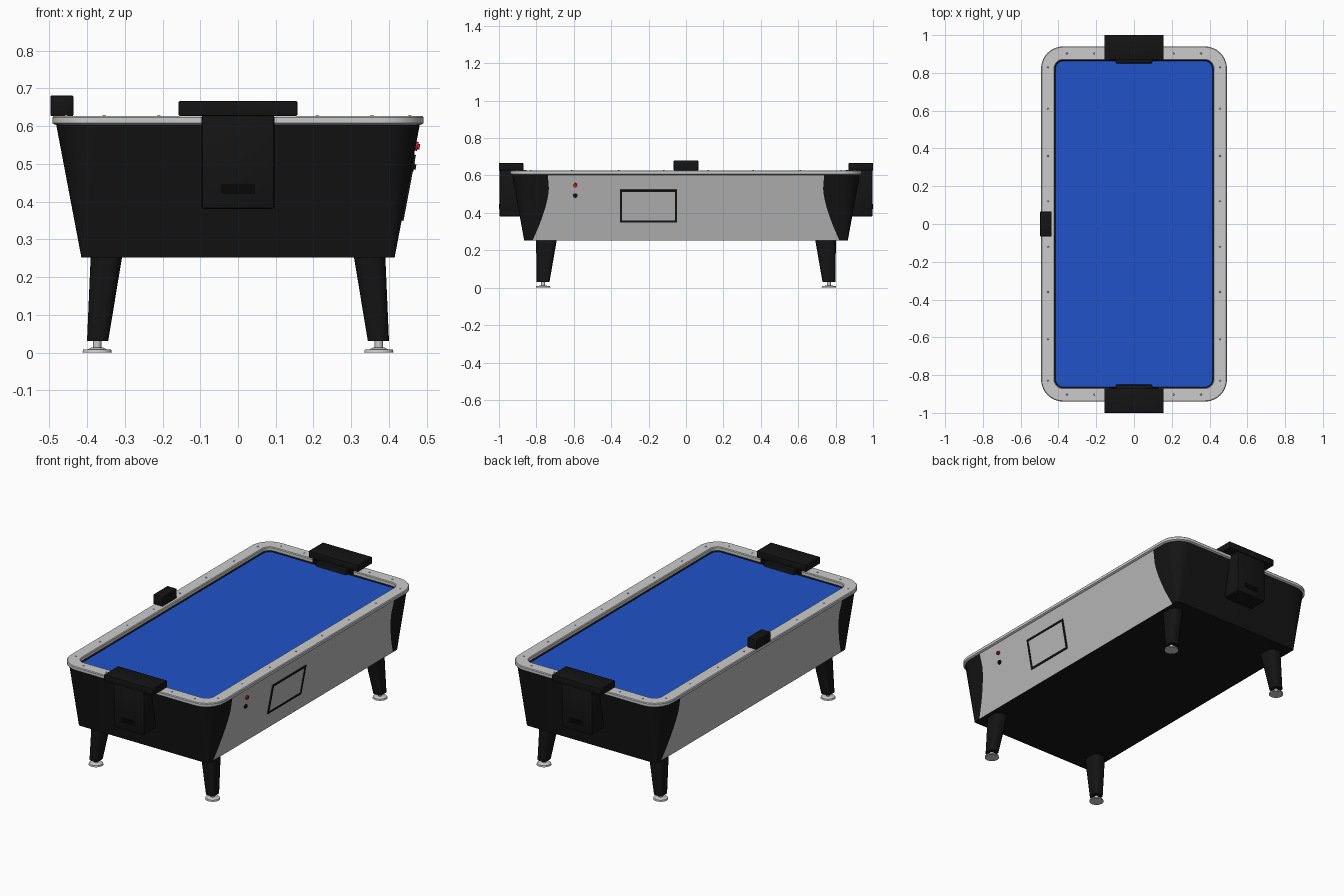
import bpy, bmesh, math
from mathutils import Matrix

if "Cube" in bpy.data.objects:
    bpy.data.objects.remove(bpy.data.objects["Cube"])


def material(name, rgb):
    m = bpy.data.materials.new(name)
    m.diffuse_color = (*rgb, 1)
    m.use_nodes = True
    m.node_tree.nodes["Principled BSDF"].inputs["Base Color"].default_value = m.diffuse_color
    return m


BLACK = material("black", (0.007, 0.007, 0.007))
DARK = material("slot_black", (0.002, 0.002, 0.002))
BLUE = material("blue", (0.014, 0.085, 0.58))
RED = material("red", (0.6, 0.01, 0.03))
GREY = material("side_grey", (0.5, 0.5, 0.5))
RAIL = material("rail_grey", (0.55, 0.56, 0.56))


def finish(bm, name, *mats, angle=35):
    bmesh.ops.recalc_face_normals(bm, faces=bm.faces)
    me = bpy.data.meshes.new(name)
    bm.to_mesh(me)
    bm.free()
    for m in mats:
        me.materials.append(m)
    me.shade_smooth()
    me.set_sharp_from_angle(angle=math.radians(angle))
    ob = bpy.data.objects.new(name, me)
    bpy.context.collection.objects.link(ob)
    return ob


def ring(hx, hy, r, z, cx=0, cy=0, seg=10, seam=None):
    """Rounded rectangle; seam adds a point on each long side near the corner."""
    pts = []
    for q, (sx, sy) in enumerate([(1, 1), (-1, 1), (-1, -1), (1, -1)]):
        arc = []
        for i in range(seg + 1):
            a = math.pi / 2 * (q + i / seg)
            arc.append((cx + sx * (hx - r) + r * math.cos(a),
                        cy + sy * (hy - r) + r * math.sin(a), z))
        if seam is not None:
            s = (cx + sx * hx, cy + sy * seam, z)
            arc = [s] + arc if q % 2 == 0 else arc + [s]
        pts += arc
    return pts


def loft(name, rings, *mats, caps=(True, True), closed=False, painted=()):
    bm = bmesh.new()
    rows = [[bm.verts.new(p) for p in r] for r in rings]
    n = len(rows[0])
    pairs = list(zip(rows, rows[1:])) + ([(rows[-1], rows[0])] if closed else [])
    for a, b in pairs:
        for i in range(n):
            j = (i + 1) % n
            f = bm.faces.new((a[i], a[j], b[j], b[i]))
            f.material_index = 1 if i in painted else 0
    if caps[0]:
        bm.faces.new(rows[0])
    if caps[1]:
        bm.faces.new(rows[-1])
    return finish(bm, name, *mats)


def box(name, lo, hi, mat, bevel=0.0, matrix=None):
    bm = bmesh.new()
    size = [b - a for a, b in zip(lo, hi)]
    mid = [(a + b) / 2 for a, b in zip(lo, hi)]
    bmesh.ops.create_cube(bm, size=1, matrix=Matrix.Translation(mid) @ Matrix.Diagonal((*size, 1)))
    if bevel:
        bmesh.ops.bevel(bm, geom=bm.edges[:], offset=bevel, segments=2, profile=0.5, affect='EDGES')
    if matrix:
        bm.transform(matrix)
    return finish(bm, name, mat)


def cylinder(name, r1, r2, depth, matrix, mat, seg=24):
    bm = bmesh.new()
    bmesh.ops.create_cone(bm, cap_ends=True, segments=seg, radius1=r1, radius2=r2,
                          depth=depth, matrix=matrix)
    return finish(bm, name, mat)


# Cabinet: flared, sharp corners at the bottom growing round at the top
Z0, Z1 = 0.252, 0.606
X0, X1, Y0, Y1 = 0.415, 0.482, 0.865, 0.93
SEG, LEVELS = 10, 14
body = []
for k in range(LEVELS + 1):
    t = k / LEVELS
    seam = 0.733 + 0.088 * max(0, 1 - t / 0.78) ** 1.5 + 0.006 * max(0, t - 0.78) / 0.22
    body.append(ring(X0 + (X1 - X0) * t, Y0 + (Y1 - Y0) * t, 0.008 + 0.102 * t,
                     Z0 + (Z1 - Z0) * t, seg=SEG, seam=seam))
n = SEG + 1
loft("cabinet", body, BLACK, GREY, caps=(True, False), painted=(2 * n + 1, 4 * n + 3))

# Top rail with eased edges, and playing surface
loft("top_rail", [ring(*p) for p in [
    (0.42, 0.868, 0.045, 0.59), (0.486, 0.934, 0.111, 0.604), (0.492, 0.94, 0.117, 0.608),
    (0.492, 0.94, 0.117, 0.623), (0.488, 0.936, 0.113, 0.627), (0.424, 0.872, 0.049, 0.627),
    (0.42, 0.868, 0.045, 0.623)]], RAIL, closed=True, caps=(False, False))
loft("playing_surface", [ring(0.424, 0.872, 0.049, z) for z in (0.585, 0.601)], BLUE)
loft("surface_edge", [ring(0.421, 0.869, 0.046, 0.600), ring(0.415, 0.863, 0.04, 0.600),
                      ring(0.415, 0.863, 0.04, 0.602), ring(0.4195, 0.8675, 0.0445, 0.607)],
     BLACK, closed=True, caps=(False, False))

# Rail screws
spots = [(sx * 0.455, sy * y) for sx in (-1, 1) for sy in (-1, 1) for y in (0.12, 0.36, 0.61, 0.83)]
spots += [(sx * x, sy * 0.903) for sx in (-1, 1) for sy in (-1, 1) for x in (0.21, 0.355)]
for x, y in spots:
    cylinder("rail_screw", 0.005, 0.003, 0.003, Matrix.Translation((x, y, 0.628)), RAIL, 10)

# Goal at each end: hood, puck return box, vent and slot
for end, turn in (("front", 0), ("back", math.pi)):
    R = Matrix.Rotation(turn, 4, 'Z')
    box(end + "_goal_hood", (-0.157, -1.0, 0.627), (0.157, -0.87, 0.666), BLACK, 0.003, R)
    box(end + "_return_box", (-0.097, -0.998, 0.38), (0.097, -0.85, 0.63), BLACK, 0.008, R)
    box(end + "_return_vent", (-0.045, -1.0, 0.42), (0.045, -0.99, 0.447), DARK, 0, R)
    box(end + "_goal_slot", (-0.13, -0.88, 0.603), (0.13, -0.8665, 0.6275), DARK, 0, R)

# Score box on the left rail
box("score_box", (-0.497, -0.066, 0.626), (-0.436, 0.066, 0.681), BLACK, 0.004)

# Access panel and buttons on the sloping right side
TILT = math.atan2(X1 - X0, Z1 - Z0)


def on_side(y, z):
    x = X0 + (X1 - X0) * (z - Z0) / (Z1 - Z0)
    return Matrix.Translation((x, y, z)) @ Matrix.Rotation(TILT, 4, 'Y')


P = on_side(-0.2, 0.437)
W, H, T = 0.153, 0.089, 0.011
box("access_panel", (-0.004, -W + 0.005, -H + 0.005), (0.002, W - 0.005, H - 0.005), GREY, 0, P)
for s in (-1, 1):
    a, b = sorted((s * H, s * (H - T)))
    box("panel_frame_rail", (-0.004, -W, a), (0.005, W, b), BLACK, 0, P)
    a, b = sorted((s * W, s * (W - T)))
    box("panel_frame_side", (-0.004, a, -H), (0.005, b, H), BLACK, 0, P)
for name, z, mat in (("red_button", 0.547, RED), ("black_button", 0.493, BLACK)):
    M = on_side(-0.592, z) @ Matrix.Rotation(math.pi / 2, 4, 'Y')
    cylinder(name, 0.012, 0.012, 0.012, M, mat)
    cylinder(name + "_cap", 0.008, 0.007, 0.022, M, mat)

# Tapered legs with levelling feet
for sx, side in ((-1, "left"), (1, "right")):
    for sy, end in ((-1, "front"), (1, "back")):
        tag = f"{end}_{side}_"
        loft(tag + "leg", [ring(0.028, 0.034, 0.02, 0.03, sx * 0.372, sy * 0.764, 6),
                           ring(0.042, 0.056, 0.034, 0.26, sx * 0.348, sy * 0.746, 6)], BLACK)
        for part, r1, r2, z0, z1 in (("foot_pad", 0.039, 0.037, 0.0, 0.008),
                                     ("foot_dome", 0.026, 0.016, 0.008, 0.013),
                                     ("foot_post", 0.011, 0.011, 0.01, 0.035)):
            cylinder(tag + part, r1, r2, z1 - z0,
                     Matrix.Translation((sx * 0.373, sy * 0.764, (z0 + z1) / 2)), RAIL, 32)
